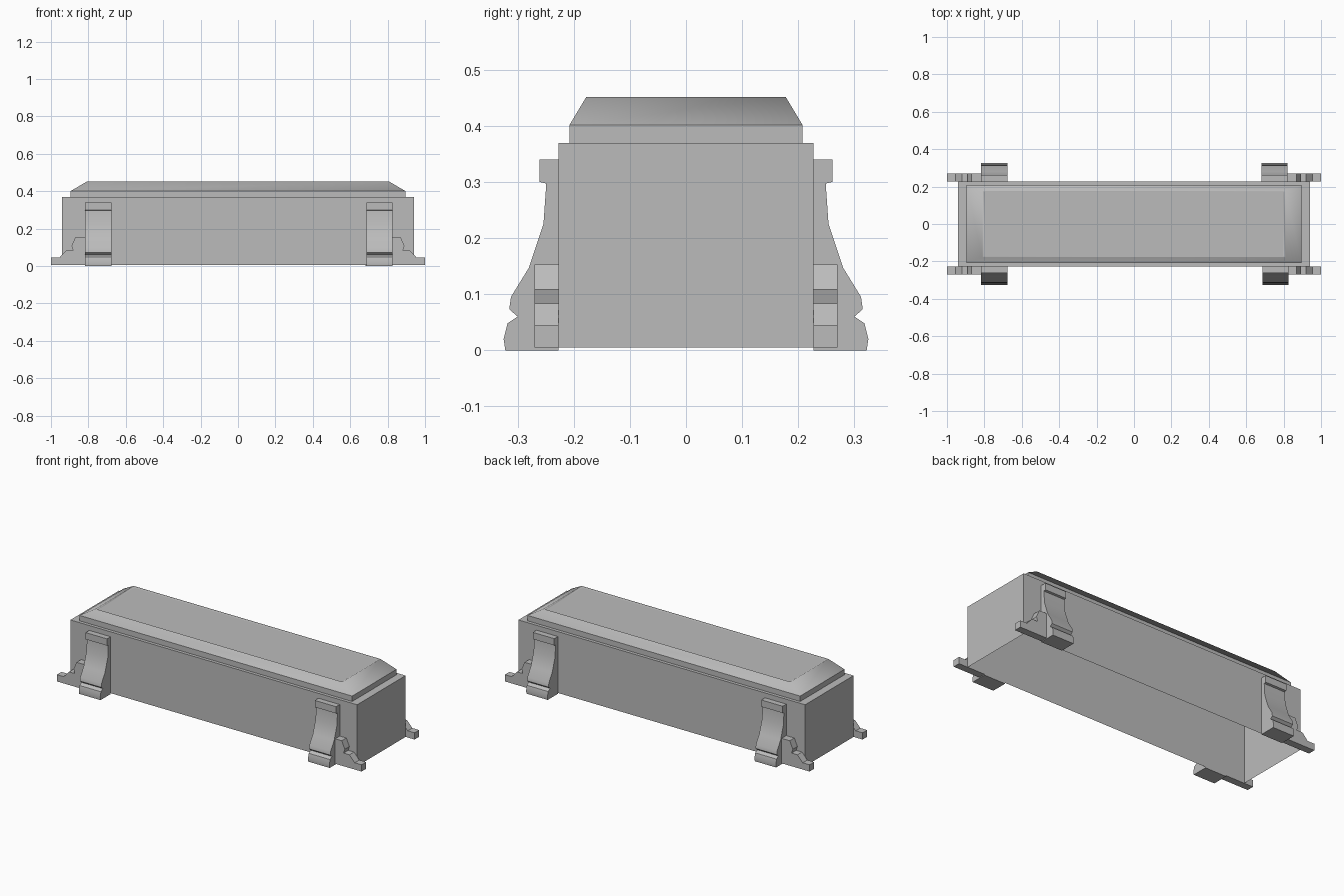
import bpy, bmesh
from mathutils import Vector

if "Cube" in bpy.data.objects:
    bpy.data.objects.remove(bpy.data.objects["Cube"], do_unlink=True)

grey = bpy.data.materials.new("plain_grey")
grey.use_nodes = True
colour = (0.5, 0.5, 0.5, 1)
grey.diffuse_color = colour
grey.node_tree.nodes["Principled BSDF"].inputs["Base Color"].default_value = colour


def make_object(name, bm):
    mesh = bpy.data.meshes.new(name)
    bm.to_mesh(mesh)
    bm.free()
    mesh.materials.append(grey)
    obj = bpy.data.objects.new(name, mesh)
    bpy.context.collection.objects.link(obj)
    return obj


def rectangle_shell(name, levels, panel=False):
    """Join rectangles of half size (x, y) at each height, open below.
    A panel closes the top flat, with soft shading around it."""
    bm = bmesh.new()
    rings = [[bm.verts.new((sx * x, sy * y, z))
              for sx, sy in ((-1, -1), (1, -1), (1, 1), (-1, 1))]
             for x, y, z in levels]
    for low, high in zip(rings, rings[1:]):
        for i in range(4):
            j = (i + 1) % 4
            bm.faces.new((low[i], low[j], high[j], high[i])).smooth = panel
    if panel:
        top = bm.faces.new(rings[-1])
        for edge in top.edges:
            edge.smooth = False
    return make_object(name, bm)


def extruded(name, points, offset):
    """Extrude a closed outline by a vector."""
    bm = bmesh.new()
    face = bm.faces.new([bm.verts.new(p) for p in points])
    result = bmesh.ops.extrude_face_region(bm, geom=[face], use_keep_orig=True)
    moved = [v for v in result["geom"] if isinstance(v, bmesh.types.BMVert)]
    bmesh.ops.translate(bm, verts=moved, vec=Vector(offset))
    bmesh.ops.recalc_face_normals(bm, faces=bm.faces)
    return make_object(name, bm)


def smooth(obj, angle):
    bpy.ops.object.select_all(action="DESELECT")
    obj.select_set(True)
    bpy.context.view_layer.objects.active = obj
    bpy.ops.object.shade_smooth_by_angle(angle=angle)


# Hollow box, open below, with a ledge stepping in to the lid
rectangle_shell("body", [(0.941, 0.227, 0.005), (0.941, 0.227, 0.369),
                         (0.895, 0.208, 0.369), (0.895, 0.208, 0.401)])
# Sloped lid with a slightly sunken panel
rectangle_shell("lid", [(0.895, 0.208, 0.401), (0.81, 0.178, 0.451),
                        (0.80, 0.17, 0.446)], panel=True)

# Outlines of the spring clip (y, z) and the stepped foot (x, z)
clip = [(0.227, 0.34), (0.261, 0.34), (0.261, 0.30), (0.249, 0.297),
        (0.254, 0.225), (0.28, 0.147), (0.312, 0.095), (0.315, 0.073),
        (0.30, 0.06), (0.318, 0.048), (0.325, 0.02), (0.322, 0), (0.227, 0)]
foot = [(0.70, 0.005), (1, 0.005), (1, 0.045), (0.955, 0.045), (0.92, 0.083),
        (0.882, 0.083), (0.89, 0.108), (0.87, 0.153), (0.70, 0.153)]

# One clip and one foot at each corner; the clips sit slightly off centre
for side, sx in (("right", -1), ("left", 1)):
    for end, sy in (("front", -1), ("back", 1)):
        middle = sx * 0.752 + (0.005 if sy < 0 or sx < 0 else 0)
        obj = extruded(f"clip_{end}_{side}",
                       [(middle - 0.07, sy * y, z) for y, z in clip],
                       (0.14, 0, 0))
        smooth(obj, 0.5)
        extruded(f"foot_{end}_{side}",
                 [(sx * x, sy * 0.227, z) for x, z in foot],
                 (0, sy * 0.043, 0))
